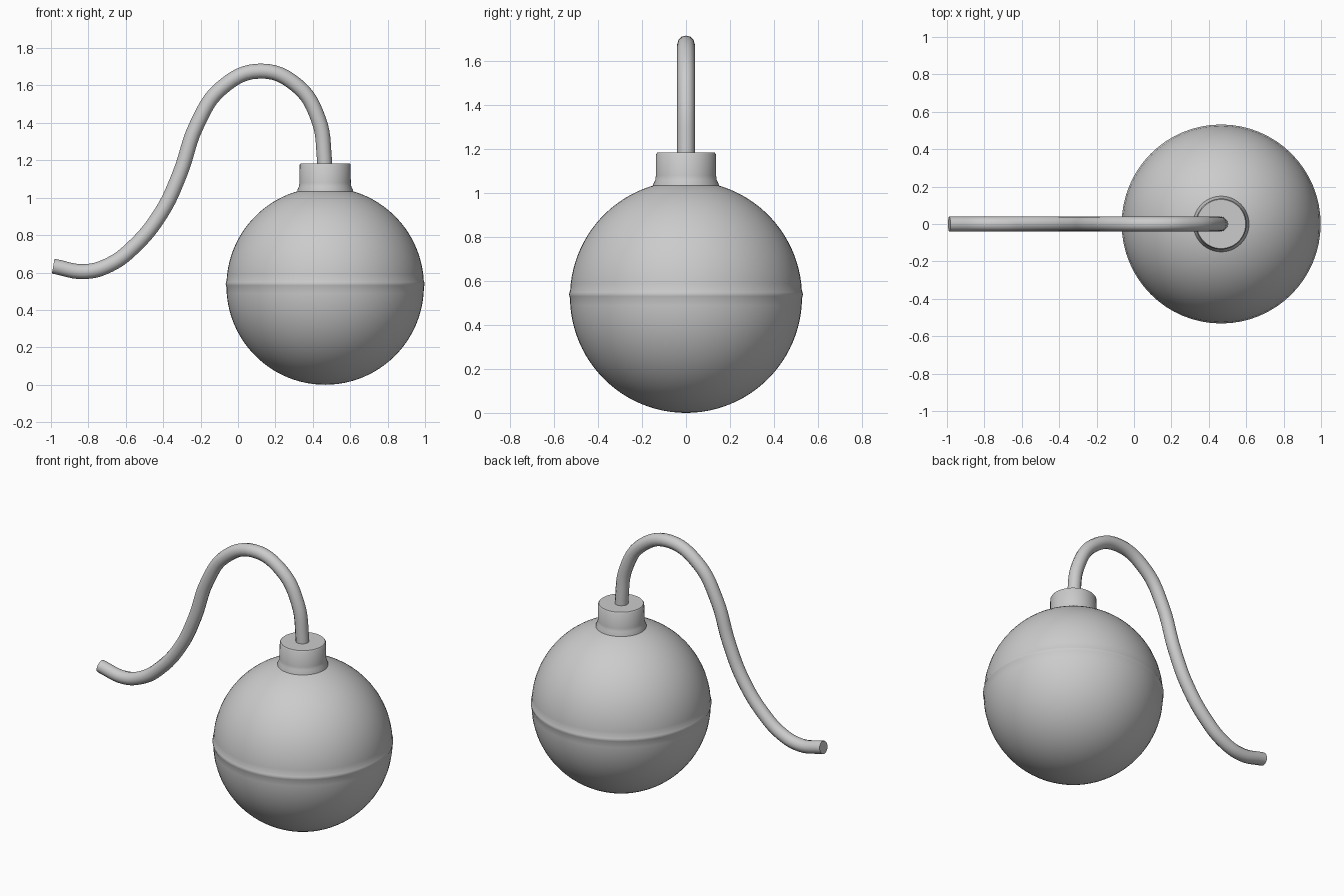
import bpy, bmesh, math

if "Cube" in bpy.data.objects:
    bpy.data.objects.remove(bpy.data.objects["Cube"])

CX, R = 0.466, 0.528


def lathe(name, profile, segments=64):
    """Spin an (r, z) profile around the vertical axis of the ball."""
    bm = bmesh.new()
    rings = []
    for r, z in profile:
        if r < 1e-5:
            rings.append([bm.verts.new((CX, 0, z))])
        else:
            rings.append([bm.verts.new((CX + r * math.cos(a), r * math.sin(a), z))
                          for a in (2 * math.pi * i / segments for i in range(segments))])
    for a, b in zip(rings, rings[1:]):
        for i in range(segments):
            j = (i + 1) % segments
            quad = [a[i % len(a)], a[j % len(a)], b[j % len(b)], b[i % len(b)]]
            bm.faces.new(list(dict.fromkeys(quad)))
    bmesh.ops.recalc_face_normals(bm, faces=bm.faces)
    mesh = bpy.data.meshes.new(name)
    bm.to_mesh(mesh)
    bm.free()
    obj = bpy.data.objects.new(name, mesh)
    bpy.context.collection.objects.link(obj)
    smooth(obj)
    return obj


def smooth(obj):
    bpy.ops.object.select_all(action='DESELECT')
    obj.select_set(True)
    bpy.context.view_layer.objects.active = obj
    bpy.ops.object.shade_smooth_by_angle(angle=math.radians(35))


# Round body: two hemispheres meeting at a faint raised seam
def arc(start, end, steps):
    angles = [math.radians(start + (end - start) * i / steps) for i in range(steps + 1)]
    return [(R * math.cos(a), R + R * math.sin(a)) for a in angles]


seam = [(R + 0.003, R + 0.003), (R + 0.004, R + 0.012), (R + 0.002, R + 0.022)]
lathe("body", arc(-90, -0.5, 24) + seam + arc(3, 90, 24))

# Neck collar with a small flare where it meets the body
lathe("neck", [(0, 1.0), (0.15, 1.0), (0.149, 1.04), (0.140, 1.06), (0.137, 1.08),
               (0.136, 1.177), (0.131, 1.184), (0, 1.184)], 48)

# Fuse: a bent round cord swept along a smooth path
path = [(0.463, 1.10), (0.461, 1.22), (0.43, 1.42), (0.315, 1.60), (0.115, 1.677),
        (-0.09, 1.585), (-0.22, 1.39), (-0.312, 1.125), (-0.41, 0.92),
        (-0.56, 0.735), (-0.69, 0.64), (-0.82, 0.605), (-0.988, 0.634)]
curve = bpy.data.curves.new("fuse", 'CURVE')
curve.dimensions = '3D'
curve.bevel_depth = 0.04
curve.bevel_resolution = 4
curve.use_fill_caps = True
curve.resolution_u = 6
spline = curve.splines.new('BEZIER')
spline.bezier_points.add(len(path) - 1)
for p, (x, z) in zip(spline.bezier_points, path):
    p.co = (x, 0, z)
    p.handle_left_type = p.handle_right_type = 'AUTO'
fuse = bpy.data.objects.new("fuse", curve)
bpy.context.collection.objects.link(fuse)
bpy.ops.object.select_all(action='DESELECT')
fuse.select_set(True)
bpy.context.view_layer.objects.active = fuse
bpy.ops.object.convert(target='MESH')
smooth(bpy.context.view_layer.objects.active)
